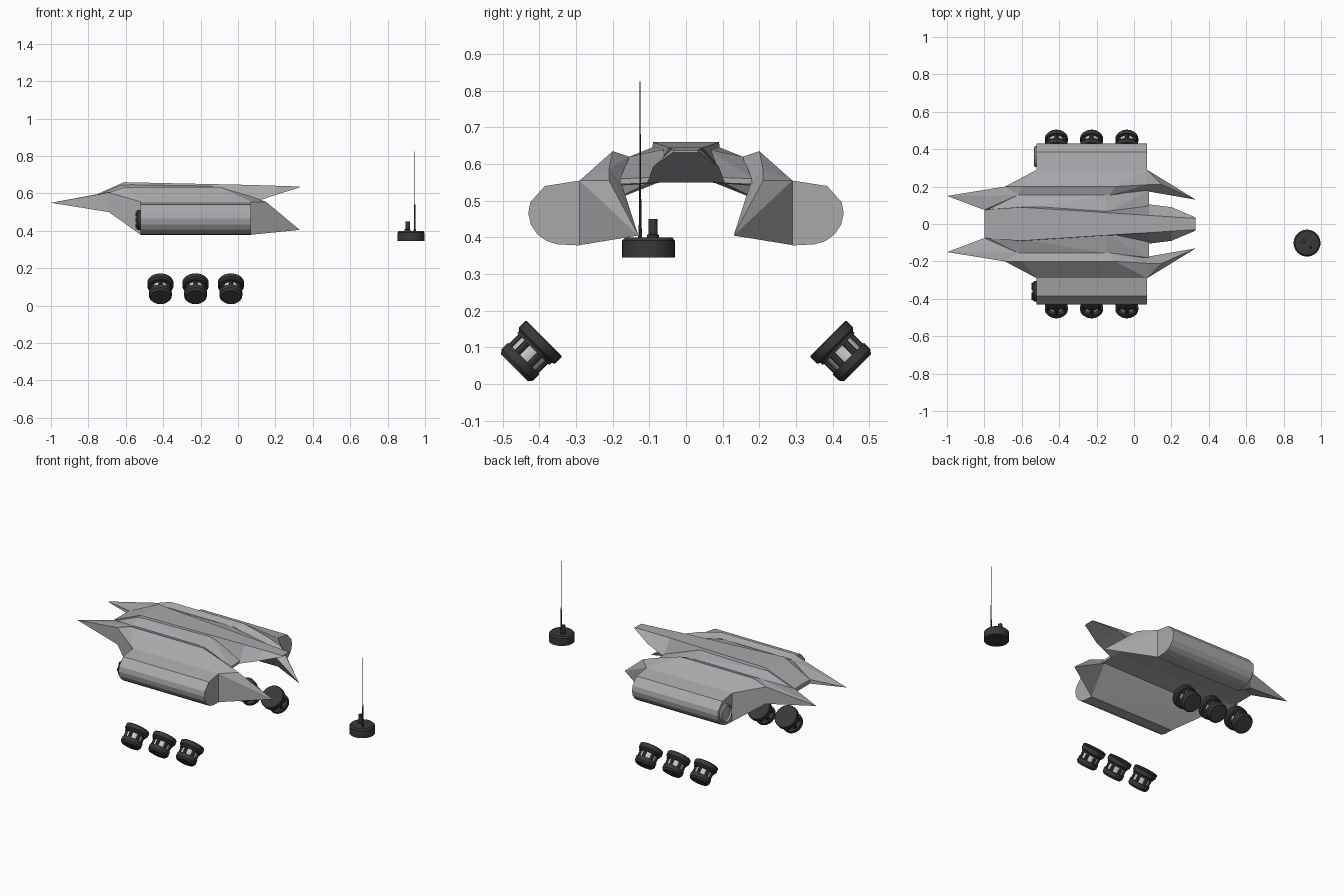
import bpy, bmesh, math
from mathutils import Vector, Matrix

if "Cube" in bpy.data.objects:
    bpy.data.objects.remove(bpy.data.objects["Cube"])


def material(name, rgb):
    m = bpy.data.materials.new(name)
    m.diffuse_color = (*rgb, 1)
    m.use_nodes = True
    m.node_tree.nodes["Principled BSDF"].inputs["Base Color"].default_value = m.diffuse_color
    return m


HULL = material("hull_grey", (0.40, 0.40, 0.42))
DARK = material("charcoal", (0.04, 0.04, 0.04))
LIGHT = material("pale_metal", (0.6, 0.6, 0.6))


def finish(name, bm, mat, mirror=False, smooth=False):
    bmesh.ops.recalc_face_normals(bm, faces=bm.faces)
    me = bpy.data.meshes.new(name)
    bm.to_mesh(me)
    bm.free()
    me.materials.append(mat)
    ob = bpy.data.objects.new(name, me)
    bpy.context.collection.objects.link(ob)
    if mirror:
        ob.modifiers.new("mirror", 'MIRROR').use_axis = (False, True, False)
    if smooth:
        bpy.ops.object.select_all(action='DESELECT')
        ob.select_set(True)
        bpy.context.view_layer.objects.active = ob
        bpy.ops.object.shade_smooth_by_angle(angle=math.radians(35))
    return ob


def hull(name, points):
    """Faceted plate: convex hull of a few corners, mirrored across y."""
    bm = bmesh.new()
    vs = [bm.verts.new(p) for p in points]
    res = bmesh.ops.convex_hull(bm, input=vs)
    junk = {v for v in res["geom_interior"] if isinstance(v, bmesh.types.BMVert)}
    bmesh.ops.delete(bm, geom=list(junk), context='VERTS')
    bmesh.ops.dissolve_limit(bm, angle_limit=0.02, verts=bm.verts, edges=bm.edges)
    return finish(name, bm, HULL, mirror=True)


def loft(name, rings, mat, **kw):
    bm = bmesh.new()
    loops = [[bm.verts.new(p) for p in r] for r in rings]
    n = len(loops[0])
    for a, b in zip(loops, loops[1:]):
        for i in range(n):
            j = (i + 1) % n
            bm.faces.new((a[i], a[j], b[j], b[i]))
    bm.faces.new(loops[0])
    bm.faces.new(loops[-1])
    return finish(name, bm, mat, **kw)


def lathe(name, profile, origin, axis, mat, sides=32):
    """Round part from (radius, distance along axis) pairs."""
    rot = Vector(axis).to_track_quat('Z', 'Y').to_matrix().to_4x4()
    m = Matrix.Translation(origin) @ rot
    turn = [2 * math.pi * i / sides for i in range(sides)]
    rings = [[m @ Vector((r * math.cos(t), r * math.sin(t), h)) for t in turn]
             for r, h in profile]
    return loft(name, rings, mat, smooth=True)


# Central spine: x, top half width, top z, bottom half width, bottom z
spine = [(-0.80, 0.075, 0.575, 0.075, 0.55), (-0.61, 0.09, 0.66, 0.10, 0.55),
         (0.08, 0.046, 0.645, 0.105, 0.55), (0.20, 0.038, 0.641, 0.09, 0.592),
         (0.33, 0.03, 0.637, 0.035, 0.632)]
loft("central_spine", [[(x, -a, z), (x, a, z), (x, b, w), (x, -b, w)]
                       for x, a, z, b, w in spine], HULL)

# Side engine pods
pod = [(0.29, 0.555), (0.385, 0.54), (0.425, 0.495), (0.43, 0.465), (0.423, 0.435),
       (0.405, 0.408), (0.38, 0.39), (0.35, 0.381), (0.29, 0.378)]
loft("engine_pods", [[(x, y, z) for y, z in pod] for x in (-0.52, 0.07)],
     HULL, mirror=True)

# Connecting web, shoulders, front prongs and tail prongs
hull("connecting_web", [
    (-0.80, 0.06, 0.575), (-0.80, 0.06, 0.55), (-0.62, 0.08, 0.65),
    (-0.62, 0.155, 0.62), (-0.69, 0.19, 0.54), (-0.15, 0.06, 0.64),
    (-0.15, 0.155, 0.62), (0.08, 0.06, 0.565), (0.08, 0.18, 0.56),
    (0.08, 0.06, 0.55), (0.08, 0.18, 0.545)])
hull("shoulders", [
    (-0.69, 0.20, 0.605), (-0.69, 0.20, 0.50), (-0.62, 0.155, 0.62),
    (-0.60, 0.20, 0.635), (-0.52, 0.29, 0.555), (-0.52, 0.29, 0.379),
    (-0.52, 0.175, 0.545), (-0.13, 0.155, 0.62), (-0.10, 0.20, 0.635),
    (0.07, 0.29, 0.555), (0.07, 0.29, 0.379), (0.07, 0.175, 0.545),
    (0.07, 0.21, 0.585)])
hull("front_prongs", [
    (-1.0, 0.15, 0.55), (-0.69, 0.20, 0.605), (-0.69, 0.20, 0.50),
    (-0.62, 0.155, 0.62), (-0.80, 0.075, 0.575), (-0.80, 0.075, 0.55),
    (-0.60, 0.10, 0.55)])
hull("tail_prongs", [
    (0.33, 0.13, 0.405), (0.07, 0.29, 0.555), (0.07, 0.29, 0.379),
    (0.07, 0.21, 0.585), (0.15, 0.21, 0.555), (0.07, 0.175, 0.545)])

# Pod front ends: plain dished cap on one side, dark nozzle on the other
lathe("pod_cap", [(0.056, 0), (0.056, 0.015), (0.048, 0.02), (0.044, 0.01)],
      (-0.515, 0.36, 0.458), (-1, 0, 0), HULL)
lathe("pod_nozzle", [(0.054, 0), (0.054, 0.02), (0.046, 0.028)],
      (-0.515, -0.36, 0.458), (-1, 0, 0), DARK)
for i in range(6):
    t = i * math.pi / 3
    lathe("nozzle_stud", [(0.011, 0), (0.011, 0.034)],
          (-0.515, -0.36 + 0.034 * math.cos(t), 0.458 + 0.034 * math.sin(t)),
          (-1, 0, 0), DARK, 10)

# Six tilted canisters: wide lid, pale core, struts, chamfered foot
for side in (-1, 1):
    axis = Vector((0, side, -1)).normalized()
    across = Vector((1, 0, 0))
    up = axis.cross(across)
    for x in (-0.415, -0.227, -0.038):
        o = Vector((x, side * 0.387, 0.125))
        lathe("canister_lid", [(0.067, 0), (0.070, 0.003), (0.070, 0.027), (0.062, 0.034),
                               (0.062, 0.042), (0.05, 0.042)], o, axis, DARK)
        lathe("canister_core", [(0.045, 0.035), (0.045, 0.085)], o, axis, LIGHT)
        lathe("canister_foot", [(0.05, 0.078), (0.061, 0.078), (0.061, 0.102),
                                (0.052, 0.114), (0.048, 0.114)], o, axis, DARK)
        for k in range(6):
            t = math.pi * (k + 0.5) / 3
            p = o + 0.047 * (across * math.cos(t) + up * math.sin(t))
            lathe("canister_strut", [(0.010, 0.038), (0.010, 0.082)], p, axis, DARK, 8)

# Separate beacon: base, knob and thin aerial
Z = (0, 0, 1)
lathe("beacon_base", [(0.072, 0), (0.072, 0.046), (0.064, 0.055)], (0.925, -0.102, 0.345), Z, DARK)
lathe("beacon_knob", [(0.016, 0), (0.016, 0.012), (0.012, 0.014), (0.012, 0.055)],
      (0.907, -0.09, 0.395), Z, DARK, 16)
lathe("beacon_aerial", [(0.006, 0), (0.004, 0.04), (0.002, 0.2), (0.0012, 0.43)],
      (0.945, -0.125, 0.395), Z, DARK, 10)
